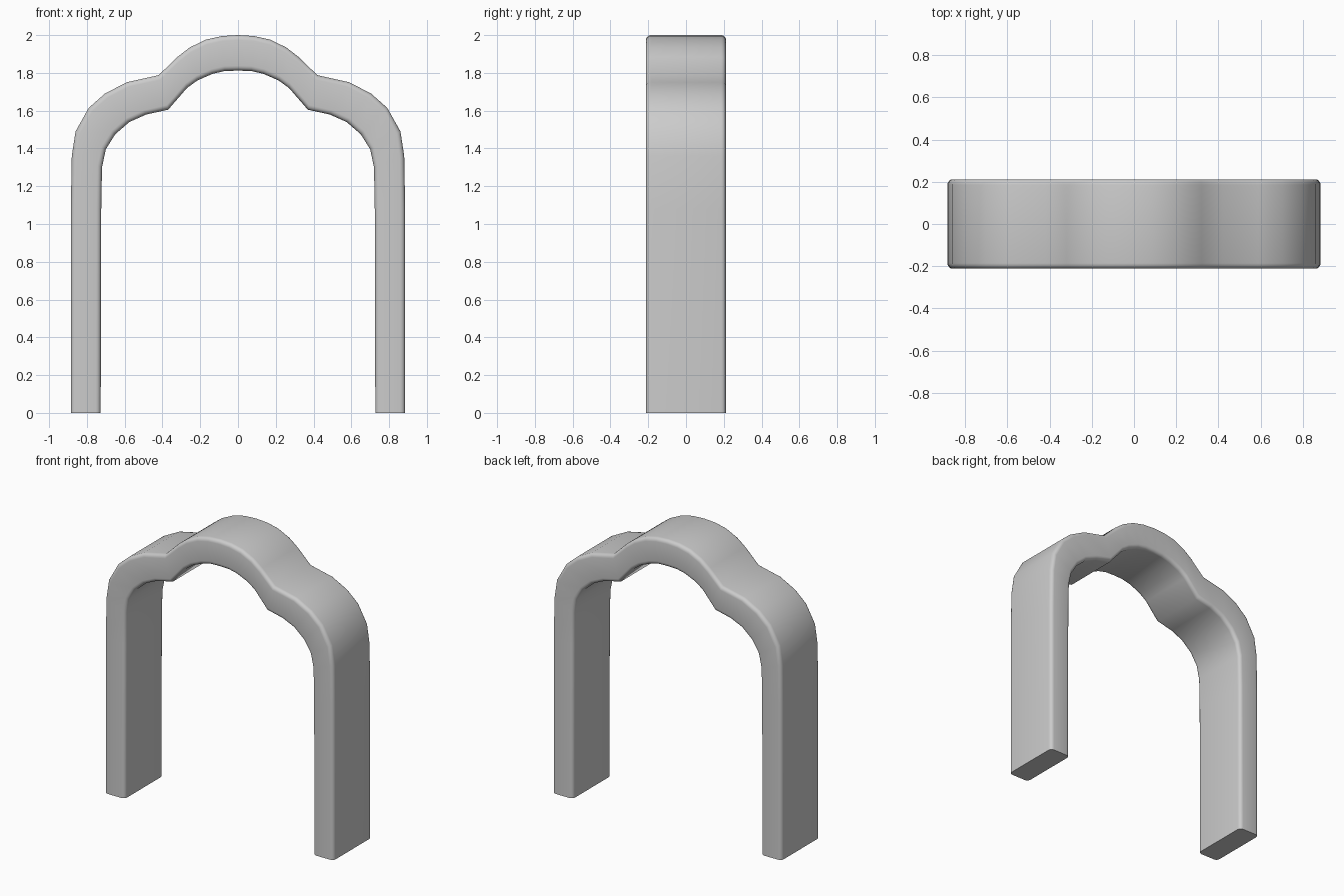
import bpy, bmesh, math
from mathutils import Vector

if "Cube" in bpy.data.objects:
    bpy.data.objects.remove(bpy.data.objects["Cube"])

# Right half of the arch outline: (outer x, outer z, inner x, inner z), foot to crown
HALF = [
    (0.885, 0.00, 0.727, 0.00), (0.885, 1.08, 0.724, 1.08),
    (0.880, 1.36, 0.720, 1.30), (0.860, 1.49, 0.700, 1.395),
    (0.790, 1.615, 0.650, 1.475), (0.705, 1.69, 0.575, 1.54),
    (0.590, 1.75, 0.485, 1.58), (0.420, 1.788, 0.370, 1.605),
    (0.320, 1.885, 0.270, 1.72), (0.255, 1.935, 0.215, 1.76),
    (0.170, 1.976, 0.135, 1.795), (0.085, 1.995, 0.070, 1.81),
    (0.000, 2.00, 0.000, 1.812),
]
STATIONS = HALF + [(-a, b, -c, d) for a, b, c, d in reversed(HALF[:-1])]
HALF_DEPTH, RADIUS, STEPS = 0.212, 0.026, 4


def section(outer, inner):
    """Rounded rectangle between an outer and an inner outline point."""
    mid, half = (outer + inner) / 2, (outer - inner).length / 2
    across = (outer - inner).normalized()
    pts = []
    for i, (su, sy) in enumerate([(1, 1), (-1, 1), (-1, -1), (1, -1)]):
        for k in range(STEPS + 1):
            a = math.pi / 2 * (i + k / STEPS)
            u = su * (half - RADIUS) + RADIUS * math.cos(a)
            y = sy * (HALF_DEPTH - RADIUS) + RADIUS * math.sin(a)
            pts.append(mid + across * u + Vector((0, y, 0)))
    return pts


# Loft the sections into one continuous arch and cap the feet
bm = bmesh.new()
rings = [[bm.verts.new(p) for p in section(Vector((a, 0, b)), Vector((c, 0, d)))]
         for a, b, c, d in STATIONS]
n = len(rings[0])
for r, s in zip(rings, rings[1:]):
    for i in range(n):
        j = (i + 1) % n
        bm.faces.new((r[i], r[j], s[j], s[i]))
bm.faces.new(rings[0])
bm.faces.new(rings[-1])
bmesh.ops.recalc_face_normals(bm, faces=bm.faces)

mesh = bpy.data.meshes.new("lobed_arch")
bm.to_mesh(mesh)
bm.free()
arch = bpy.data.objects.new("lobed_arch", mesh)
bpy.context.collection.objects.link(arch)
bpy.context.view_layer.objects.active = arch
arch.select_set(True)
bpy.ops.object.shade_smooth_by_angle(angle=math.radians(50))
